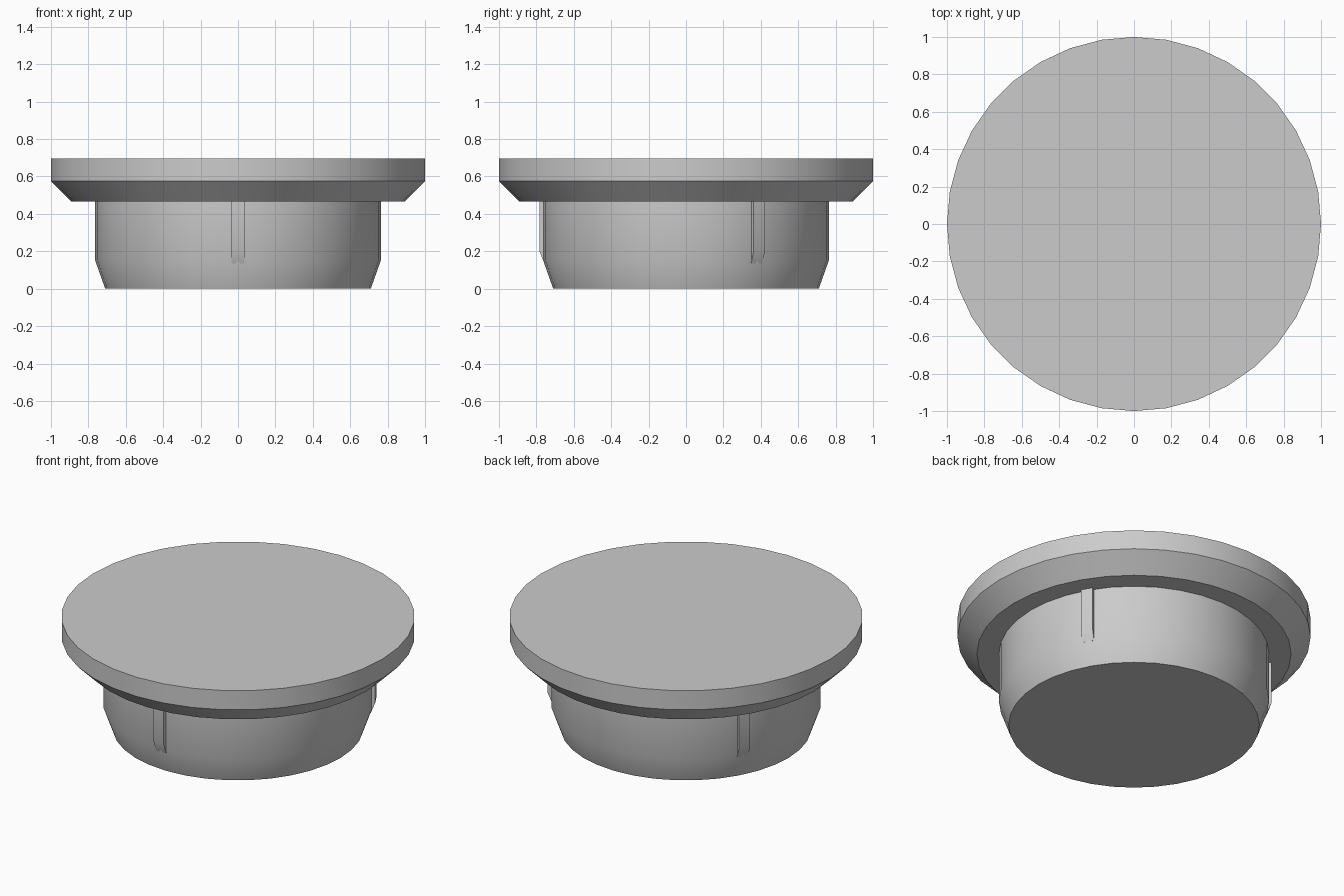
import bpy, bmesh, math
from mathutils import Matrix

cube = bpy.data.objects.get("Cube")
if cube:
    bpy.data.objects.remove(cube)

SEGMENTS = 36
RIM = 0.465  # height of the underside of the cap

grey = bpy.data.materials.new("plain grey")
grey.use_nodes = True
colour = (0.6, 0.6, 0.6, 1)
grey.diffuse_color = colour
grey.node_tree.nodes["Principled BSDF"].inputs["Base Color"].default_value = colour


def finish(name, bm):
    bmesh.ops.recalc_face_normals(bm, faces=bm.faces)
    mesh = bpy.data.meshes.new(name)
    bm.to_mesh(mesh)
    bm.free()
    mesh.materials.append(grey)
    obj = bpy.data.objects.new(name, mesh)
    bpy.context.collection.objects.link(obj)
    bpy.ops.object.select_all(action='DESELECT')
    obj.select_set(True)
    bpy.context.view_layer.objects.active = obj
    bpy.ops.object.shade_smooth_by_angle(angle=math.radians(30))
    return obj


def turned(name, profile):
    """Solid of revolution from (radius, height) points, closed at both ends."""
    bm = bmesh.new()
    rings = []
    for r, z in profile:
        angles = [2 * math.pi * i / SEGMENTS for i in range(SEGMENTS)]
        rings.append([bm.verts.new((r * math.cos(a), r * math.sin(a), z)) for a in angles])
    for low, high in zip(rings, rings[1:]):
        for i in range(SEGMENTS):
            j = (i + 1) % SEGMENTS
            bm.faces.new((low[i], low[j], high[j], high[i]))
    bm.faces.new(rings[0])
    bm.faces.new(rings[-1])
    return finish(name, bm)


def rib(name, angle):
    """Narrow upright grip rib whose foot slopes back into the plug."""
    side = [(0.70, RIM), (0.783, RIM), (0.783, 0.2), (0.757, 0.135), (0.70, 0.135)]
    bm = bmesh.new()
    face = bm.faces.new([bm.verts.new((r, -0.035, z)) for r, z in side])
    new = bmesh.ops.extrude_face_region(bm, geom=[face])["geom"]
    bmesh.ops.translate(bm, vec=(0, 0.07, 0),
                        verts=[v for v in new if isinstance(v, bmesh.types.BMVert)])
    bmesh.ops.rotate(bm, verts=bm.verts, matrix=Matrix.Rotation(angle, 3, 'Z'))
    return finish(name, bm)


# Plug body with tapered foot, and wide cap with chamfered underside
turned("plug_body", [(0.71, 0), (0.765, 0.155), (0.765, RIM)])
turned("cap", [(0.89, RIM), (1, 0.575), (1, 0.695)])

# Three grip ribs, one facing the front
for number, degrees in enumerate((-90, 30, 150), 1):
    rib(f"grip_rib_{number}", math.radians(degrees))
